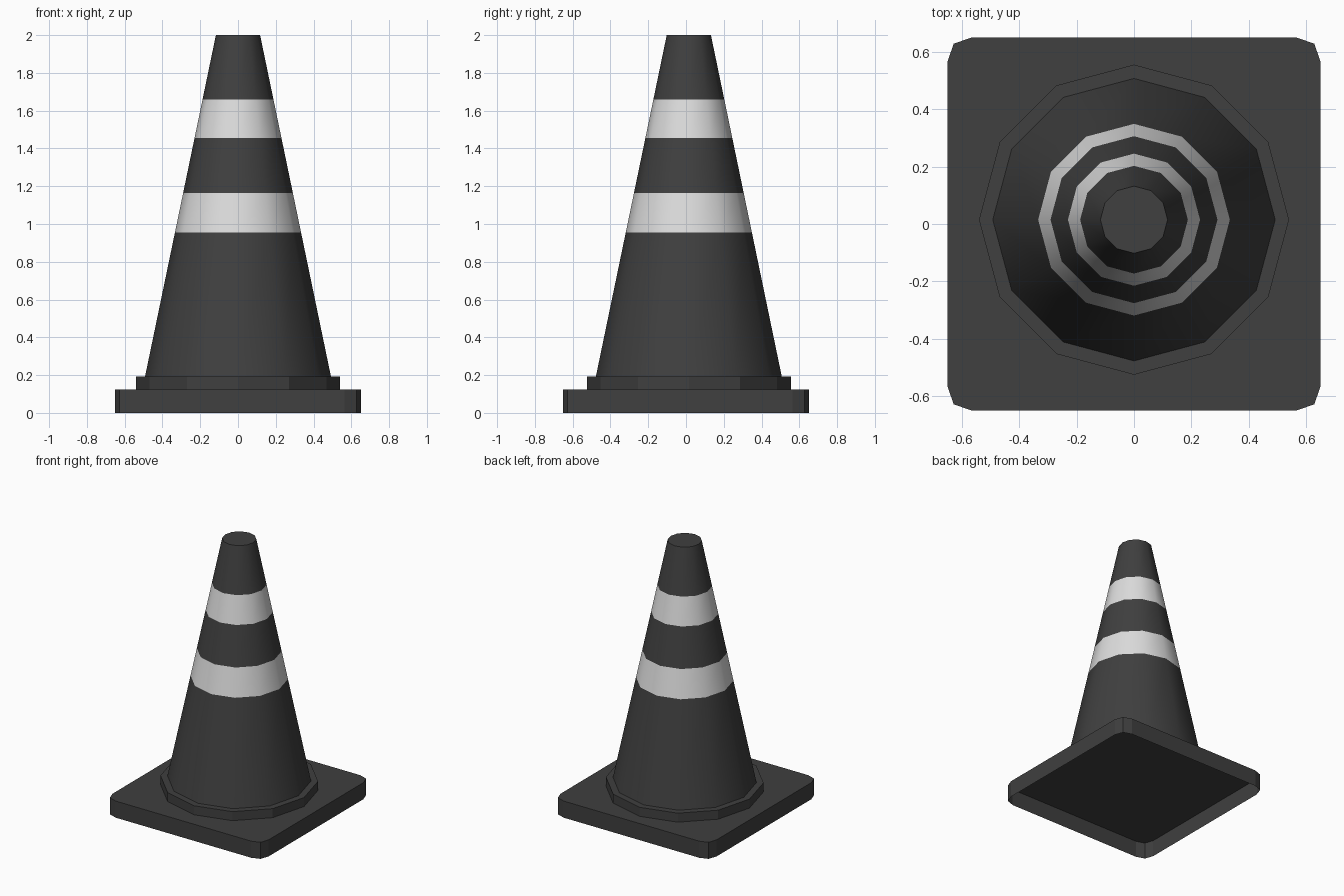
import bpy, bmesh, math

if "Cube" in bpy.data.objects:
    bpy.data.objects.remove(bpy.data.objects["Cube"])

SIDES = 12
CY = 0.015  # the cone sits slightly behind the base centre


def material(name, value):
    m = bpy.data.materials.new(name)
    m.diffuse_color = (value, value, value, 1)
    m.use_nodes = True
    m.node_tree.nodes["Principled BSDF"].inputs["Base Color"].default_value = m.diffuse_color
    return m


black = material("black rubber", 0.05)
white = material("reflective white", 0.72)


def finish(name, bm, mats):
    bmesh.ops.recalc_face_normals(bm, faces=bm.faces)
    me = bpy.data.meshes.new(name)
    bm.to_mesh(me)
    bm.free()
    for m in mats:
        me.materials.append(m)
    ob = bpy.data.objects.new(name, me)
    bpy.context.collection.objects.link(ob)
    return ob


def lathe(name, profile, mats, cap=False, white_bands=(), smooth=False):
    """Revolve (radius, z) points; bands listed by index get the second material."""
    bm = bmesh.new()
    rings = [[bm.verts.new((r * math.cos(2 * math.pi * k / SIDES),
                            r * math.sin(2 * math.pi * k / SIDES) + CY, z))
              for k in range(SIDES)] for r, z in profile]
    for i in range(len(rings) - 1):
        a, b = rings[i], rings[i + 1]
        for k in range(SIDES):
            n = (k + 1) % SIDES
            f = bm.faces.new((a[k], a[n], b[n], b[k]))
            f.material_index = 1 if i in white_bands else 0
            f.smooth = smooth
    if cap:
        rim = bm.faces.new(rings[-1])
        for e in rim.edges:
            e.smooth = False
    return finish(name, bm, mats)


# Square base: chamfered corners, open underneath
H, C, D = 0.65, 0.085, 0.022
corner = [(H, H - C), (H - D, H - D), (H - C, H)]
outline = []
for q in range(4):
    for x, y in corner:
        for _ in range(q):
            x, y = -y, x
        outline.append((x, y))
bm = bmesh.new()
low = [bm.verts.new((x, y, 0)) for x, y in outline]
top = [bm.verts.new((x, y, 0.125)) for x, y in outline]
for i in range(len(outline)):
    j = (i + 1) % len(outline)
    bm.faces.new((low[i], low[j], top[j], top[i]))
bm.faces.new(top)
finish("base", bm, [black])

# Low collar around the foot of the cone
lathe("collar", [(0.54, 0.125), (0.54, 0.193), (0.49, 0.193)], [black])


# Tapered cone with two reflective bands
def radius(z):
    return 0.492 + (0.117 - 0.492) * (z - 0.193) / (2 - 0.193)


heights = [0.193, 0.955, 1.163, 1.455, 1.66, 2.0]
lathe("cone", [(radius(z), z) for z in heights], [black, white],
      cap=True, white_bands=(1, 3), smooth=True)
